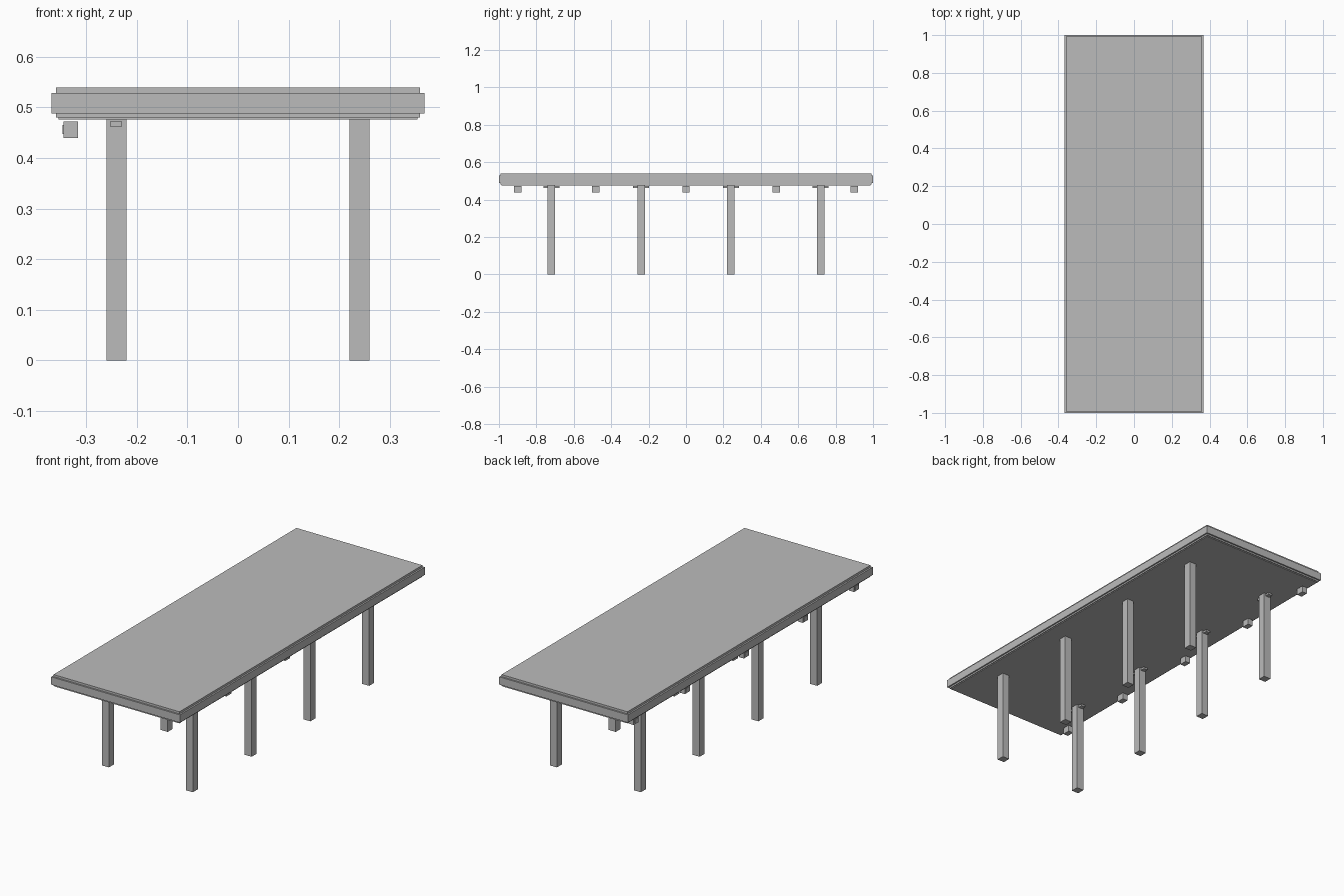
import bpy

if "Cube" in bpy.data.objects:
    bpy.data.objects.remove(bpy.data.objects["Cube"])

grey = bpy.data.materials.new("mid grey")
grey.diffuse_color = (0.5, 0.5, 0.5, 1)
grey.use_nodes = True
grey.node_tree.nodes["Principled BSDF"].inputs["Base Color"].default_value = grey.diffuse_color


def box(name, x, y, z):
    """Box spanning the given (low, high) ranges."""
    bpy.ops.mesh.primitive_cube_add(size=1)
    ob = bpy.context.object
    ob.name = name
    ob.location = [(r[0] + r[1]) / 2 for r in (x, y, z)]
    ob.scale = [r[1] - r[0] for r in (x, y, z)]
    bpy.ops.object.transform_apply(location=True, rotation=False, scale=True)
    ob.data.materials.append(grey)
    return ob


def around(c, half):
    return (c - half, c + half)


# Layered deck: half width, half length, bottom, top
for name, hx, hy, z0, z1 in [
    ("deck_underside", 0.355, 0.987, 0.476, 0.480),
    ("deck_lower_lip", 0.360, 0.992, 0.480, 0.488),
    ("deck_body", 0.368, 1.0, 0.488, 0.528),
    ("deck_top", 0.360, 0.992, 0.528, 0.539),
]:
    box(name, around(0, hx), around(0, hy), (z0, z1))

# Four pairs of legs, with a thin lamp bar at the top of each left leg
for y in (-0.72, -0.24, 0.24, 0.72):
    for x in (-0.24, 0.24):
        box("leg", around(x, 0.02), around(y, 0.02), (0, 0.476))
    box("lamp_bar", around(-0.241, 0.012), around(y, 0.043), (0.462, 0.472))

# Small boxes hanging along the left edge, each with a face plate
for y in (-0.90, -0.482, 0, 0.482, 0.90):
    box("hanging_box", (-0.345, -0.316), around(y, 0.02), (0.439, 0.472))
    box("face_plate", (-0.347, -0.345), around(y, 0.013), (0.447, 0.465))
